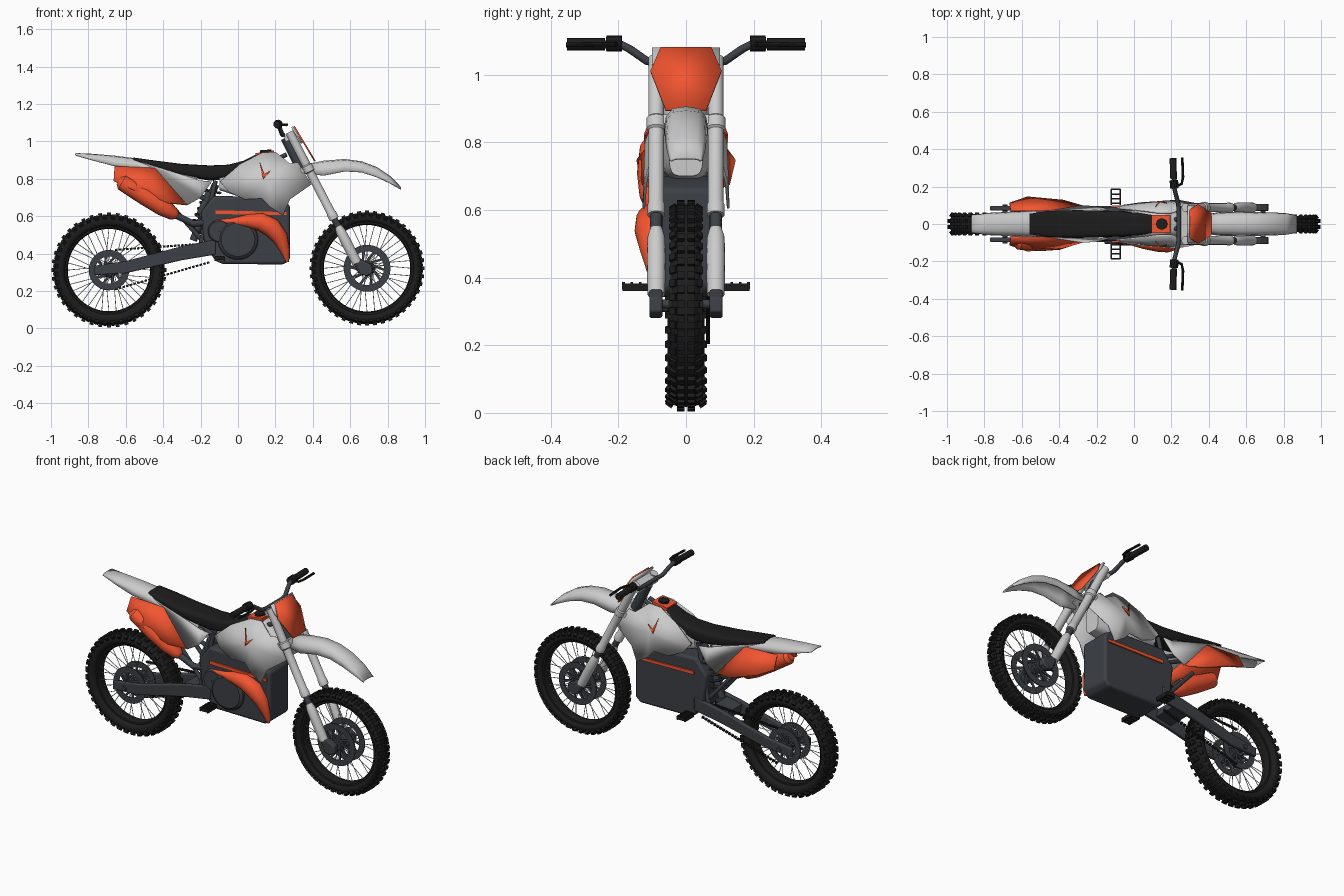
import bpy, bmesh
from math import sin, cos, pi, radians
from mathutils import Vector as V, Matrix as M

if "Cube" in bpy.data.objects:
    bpy.data.objects.remove(bpy.data.objects["Cube"])

def mat(name, c):
    m = bpy.data.materials.new(name)
    m.diffuse_color = (*c, 1)
    m.use_nodes = True
    m.node_tree.nodes["Principled BSDF"].inputs["Base Color"].default_value = m.diffuse_color
    return m

GREY = mat("light_grey", (.68, .69, .7))
DARK = mat("dark_metal", (.045, .05, .06))
BLACK = mat("black_rubber", (.012, .012, .012))
ORANGE = mat("orange_plastic", (.9, .09, .03))
X, Y = V((1, 0, 0)), V((0, 1, 0))

def finish(name, bm, m, angle=35):
    bmesh.ops.recalc_face_normals(bm, faces=bm.faces)
    me = bpy.data.meshes.new(name)
    bm.to_mesh(me)
    bm.free()
    me.materials.append(m)
    me.shade_smooth()
    me.set_sharp_from_angle(angle=radians(angle))
    ob = bpy.data.objects.new(name, me)
    bpy.context.collection.objects.link(ob)
    return ob

def add_rings(bm, rings, ring_closed=True, loop=False, caps=True):
    vs = [[bm.verts.new(p) for p in r] for r in rings]
    n = len(vs[0])
    for a, b in zip(vs, vs[1:] + vs[:1] if loop else vs[1:]):
        for i in range(n if ring_closed else n - 1):
            j = (i + 1) % n
            bm.faces.new((a[i], a[j], b[j], b[i]))
    if caps and ring_closed and not loop:
        bm.faces.new(vs[0])
        bm.faces.new(vs[-1])

def tube_into(bm, path, radii, n=12, ref=None):
    path = [V(p) for p in path]
    if isinstance(radii, (int, float)):
        radii = [radii] * len(path)
    d = (path[-1] - path[0]).normalized()
    ref = ref or (X if abs(d.y) > .7 else Y)
    rings = []
    for i, (p, r) in enumerate(zip(path, radii)):
        t = (path[min(i + 1, len(path) - 1)] - path[max(i - 1, 0)]).normalized()
        u = t.cross(ref).normalized()
        w = t.cross(u)
        rings.append([p + r * (u * cos(k * 2 * pi / n) + w * sin(k * 2 * pi / n)) for k in range(n)])
    add_rings(bm, rings)

def tubes(name, paths, r, m, n=12, ref=None):
    bm = bmesh.new()
    for p in paths:
        tube_into(bm, p, r, n, ref)
    return finish(name, bm, m)

def revolve(name, c, prof, m, n=64):
    bm = bmesh.new()
    add_rings(bm, [[(c[0] + r * cos(a), c[1] + y, c[2] + r * sin(a)) for r, y in prof]
                   for a in (k * 2 * pi / n for k in range(n))], loop=True)
    return finish(name, bm, m)

def boxes(name, items, m):
    bm = bmesh.new()
    for loc, size, rot in items:
        bmesh.ops.create_cube(bm, size=1, matrix=M.Translation(loc) @ rot @ M.Diagonal((*size, 1)))
    return finish(name, bm, m)

def prism(name, pts, y0, y1, m, bevel=0):
    bm = bmesh.new()
    add_rings(bm, [[(x, y, z) for x, z in pts] for y in (y0, y1)])
    ob = finish(name, bm, m)
    if bevel:
        b = ob.modifiers.new("bevel", 'BEVEL')
        b.width, b.segments = bevel, 3
    return ob

def solid(ob, t):
    s = ob.modifiers.new("solid", 'SOLIDIFY')
    s.thickness, s.offset = t, 0
    return ob

def panel(name, pts, t, m, centre=None):
    bm = bmesh.new()
    vs = [bm.verts.new(p) for p in pts]
    if centre:
        c = bm.verts.new(centre)
        for a, b in zip(vs, vs[1:] + vs[:1]):
            bm.faces.new((a, b, c))
    else:
        bm.faces.new(vs)
    return solid(finish(name, bm, m), t)

def loft_x(name, secs, m, e=.5, n=20):
    """Rounded-box sections: x, top, bottom, half width."""
    f = lambda v: abs(v) ** e * (1 if v > 0 else -1)
    bm = bmesh.new()
    add_rings(bm, [[(x, w * f(cos(a)), (t + b) / 2 + (t - b) / 2 * f(sin(a)))
                    for a in ((k + .5) * 2 * pi / n for k in range(n))] for x, t, b, w in secs])
    return finish(name, bm, m, 50)

def fender(name, secs, m):
    """Inverted-U sections: x, z, half width, side drop."""
    shape = [(-1, 1), (-.9, .45), (-.6, .08), (0, 0), (.6, .08), (.9, .45), (1, 1)]
    bm = bmesh.new()
    add_rings(bm, [[(x, w * u, z - d * v) for u, v in shape] for x, z, w, d in secs], False)
    return solid(finish(name, bm, m, 50), .008)

# Wheels: tyre, knobs, rim, spokes, hub, discs
def wheel(side, c, hw, inner, disc_r, knobs):
    c = V(c)
    mid, half = (inner + .294) / 2, (.294 - inner) / 2
    sgn = lambda v: abs(v) ** .75 * (1 if v > 0 else -1)
    revolve(side + "_tyre", c, [(mid + half * sgn(cos(a)), hw * sgn(sin(a)))
                                for a in (k * pi / 8 for k in range(16))], BLACK)
    items = []
    for k in range(knobs):
        for y, r, tilt, off in ((.016, .296, 0, 0), (-.016, .296, 0, 0), (hw - .008, .283, .6, .5), (.008 - hw, .283, -.6, .5)):
            a = (k + off) * 2 * pi / knobs
            rot = M.Rotation(-a, 4, 'Y') @ M.Rotation(tilt, 4, 'Z')
            items.append((c + V((r * cos(a), y, r * sin(a))), (.023, .022, .021), rot))
    boxes(side + "_tyre_knobs", items, BLACK)
    revolve(side + "_rim", c, [(inner - .012, -.016), (inner - .006, -.03), (inner + .012, -.032),
                               (inner + .012, .032), (inner - .006, .03), (inner - .012, .016)], BLACK)
    revolve(side + "_hub", c, [(.008, -.05), (.03, -.05), (.042, -.034), (.042, -.028), (.022, -.015),
                               (.022, .015), (.042, .028), (.042, .034), (.03, .05), (.008, .05)], DARK, 24)
    bm = bmesh.new()
    for k in range(36):
        a, s = k * 2 * pi / 36, (-1) ** k
        b = a + (.5 if k % 4 < 2 else -.5)
        tube_into(bm, [c + V((.038 * cos(b), .03 * s, .038 * sin(b))),
                       c + V(((inner - .01) * cos(a), .006 * s, (inner - .01) * sin(a)))], .002, 5)
    finish(side + "_spokes", bm, GREY)
    for s in (-1, 1):
        y = .045 * s
        revolve(side + "_disc", c, [(r, y + d) for r, d in
                ((disc_r - .035, -.003), (disc_r, -.003), (disc_r, .003), (disc_r - .035, .003))], DARK, 48)
        boxes(side + "_disc_arms", [(c + V((disc_r * .55 * cos(a), y, disc_r * .55 * sin(a))), (disc_r * .65, .006, .013),
              M.Rotation(.35 - a, 4, 'Y')) for a in (k * pi / 5 for k in range(10))], DARK)
    tubes(side + "_axle", [[c - Y * .105, c + Y * .105]], .014, DARK)

wheel("front", (.69, 0, .322), .043, .243, .125, 44)
wheel("rear", (-.69, 0, .312), .054, .232, .108, 40)

# Fork, guards and clamps
top, bot = V((.275, 0, 1.05)), V((.662, 0, .30))
for s in (-1, 1):
    P = lambda z: top.lerp(bot, (1.05 - z) / .75) + Y * .088 * s
    tubes("fork_upper", [[P(1.05), P(.875), P(.87), P(.84), P(.835), P(.62), P(.615), P(.585)]],
          [.023, .023, .029, .029, .023, .023, .026, .026], GREY, 20)
    tubes("fork_slider", [[P(.6), P(.3)]], .018, DARK, 16)
    tubes("fork_guard", [[P(.545), P(.52), P(.46), P(.35)]], [.018, .026, .028, .026], GREY, 16)
    prism("axle_clamp", [(.63, .36), (.67, .365), (.715, .34), (.72, .30), (.69, .28), (.65, .29)],
          s * .07, s * .108, DARK, .006)
    # Rear arm, foot peg
    prism("swingarm", [(-.12, .475), (-.12, .395), (-.3, .365), (-.6, .295), (-.77, .285), (-.77, .335), (-.6, .36), (-.3, .44)],
          s * .072, s * .097, DARK, .006)
    peg = [((x, s * .145, .372), (.008, .085, .022), M()) for x in (-.122, -.073)]
    peg += [((-.097, s * y, .376), (.05, .008, .022), M()) for y in (.11, .135, .16, .185)]
    boxes("foot_peg", peg, BLACK)
    # Bodywork side panels
    panel("tank_shroud", [(x, s * y, z) for x, y, z in (
        (-.096, .085, .785), (.01, .075, .877), (.128, .06, .938), (.2, .06, .943), (.278, .085, .88), (.32, .085, .888),
        (.392, .095, .77), (.278, .118, .69), (.24, .125, .605), (.17, .122, .65), (.128, .118, .695), (.037, .112, .69), (-.05, .10, .73))],
        .008, GREY, (.16, s * .118, .80))
    panel("shroud_accent", [(.115, s * .094, .89), (.135, s * .121, .80), (.175, s * .113, .845), (.14, s * .121, .825)], .006, ORANGE)
    panel("rear_side_panel", [(x, s * y, z) for x, y, z in (
        (-.52, .062, .89), (-.2, .072, .79), (-.14, .078, .785), (-.2, .09, .70), (-.27, .095, .66), (-.45, .068, .856))], .01, GREY)
    panel("rear_number_plate", [(x, s * y, z) for x, y, z in (
        (-.66, .072, .866), (-.445, .07, .856), (-.275, .095, .66), (-.38, .125, .672), (-.57, .143, .745), (-.665, .11, .79))],
        .01, ORANGE, (-.48, s * .11, .785))
    prism("orange_strip", [(-.12, .632), (.26, .622), (.26, .606), (-.12, .612)], s * .08, s * .1, ORANGE)
    tubes("subframe_strut", [[(-.36, s * .055, .66), (-.2, s * .06, .48)], [(-.12, s * .055, .79), (-.2, s * .07, .45)],
                             [(-.5, s * .05, .85), (-.15, s * .055, .68)], [(.26, s * .02, .93), (-.08, s * .06, .77)]], .012, DARK)
    # Grips, controls, levers
    tubes("grip", [[(.212, s * .24, 1.09), (.208, s * .352, 1.09)]], .018, BLACK, 16)
    tubes("control", [[(.216, s * .19, 1.092), (.213, s * .235, 1.092)]], .024, BLACK, 10)
    tubes("lever", [[(.225, s * .2, 1.09), (.255, s * .215, 1.09), (.262, s * .25, 1.09), (.258, s * .355, 1.088)]], .007, BLACK, 8)

for z, h in ((.855, .03), (1.025, .03)):
    boxes("triple_clamp", [(top.lerp(bot, (1.05 - z) / .75) - X * .012, (.06, .19, h), M.Rotation(-.48, 4, 'Y'))], GREY)
tubes("steering_head", [[(.255, 0, 1.02), (.35, 0, .83)]], .028, DARK, 16)
tubes("handlebar", [[(.212, -.3, 1.09), (.216, -.19, 1.088), (.222, -.165, 1.075), (.235, -.115, 1.04), (.24, -.08, 1.035),
                     (.24, .08, 1.035), (.235, .115, 1.04), (.222, .165, 1.075), (.216, .19, 1.088), (.212, .3, 1.09)]], .012, DARK)

# Front number plate with grey backing
front = lambda pts, dx: [(.30 + dx + (1.08 - z) * .6, y, z) for y, z in pts]
panel("front_number_plate", front([(-.075, 1.08), (.075, 1.08), (.105, 1.01), (.06, .895), (-.06, .895), (-.105, 1.01)][:], 0), .008, ORANGE)
panel("plate_backing", front([(-.1, 1.078), (.1, 1.078), (.1, 1.03), (.08, .99), (-.08, .99), (-.1, 1.03)], -.012), .01, GREY)

# Fenders, seat and tank
fender("front_fender", [(.37, .875, .045, .05), (.46, .893, .06, .075), (.57, .902, .062, .062), (.66, .89, .06, .055),
                        (.74, .86, .058, .05), (.81, .813, .054, .035), (.87, .752, .045, .008)], GREY)
fender("rear_fender", [(-.87, .934, .045, .008), (-.78, .93, .055, .03), (-.66, .92, .062, .052),
                       (-.54, .905, .068, .05), (-.4, .87, .07, .04), (-.22, .82, .07, .04)], GREY)
loft_x("seat", [(-.56, .914, .9, .055), (-.46, .9, .86, .07), (-.3, .88, .815, .075), (-.15, .872, .79, .07),
                (-.05, .876, .8, .066), (.03, .897, .82, .06), (.1, .932, .87, .05)], BLACK)
loft_x("tank", [(-.1, .84, .74, .06), (.02, .88, .7, .075), (.1, .925, .69, .075), (.2, .935, .69, .07), (.29, .86, .7, .05)], GREY)
boxes("tank_cover", [((.145, 0, .932), (.1, .095, .025), M.Rotation(-.15, 4, 'Y'))], ORANGE)
tubes("fuel_cap", [[(.15, 0, .93), (.148, 0, .955)]], .03, BLACK, 20)

# Motor block with round cover, guard and silencer on the near side
prism("motor_block", [(-.12, .36), (-.08, .345), (.245, .342), (.278, .37), (.278, .66), (.2, .70), (-.13, .71),
                      (-.2, .62), (-.18, .45)], -.092, .092, DARK, .015)
revolve("motor_cover", (.0, -.092, .475), [(.001, -.022), (.09, -.022), (.105, -.01), (.11, .01), (.001, .01)], DARK, 40)
revolve("clutch_cover", (-.1, -.09, .52), [(.001, -.018), (.055, -.018), (.065, .01), (.001, .01)], DARK, 32)
tubes("exhaust_guard", [[(-.12, -.09, .575), (-.03, -.092, .572), (.05, -.098, .575), (.12, -.1, .57), (.18, -.1, .54),
                         (.225, -.095, .485), (.25, -.09, .42), (.265, -.085, .355)]],
      [.006, .018, .035, .048, .052, .042, .026, .008], ORANGE, 20)
tubes("silencer", [[(-.635, -.095, .79), (-.62, -.095, .78), (-.5, -.095, .71), (-.4, -.09, .648), (-.345, -.085, .612), (-.325, -.085, .6)]],
      [.025, .042, .05, .048, .035, .018], ORANGE, 20)
tubes("exhaust_pipe", [[(-.33, -.085, .605), (-.24, -.08, .56), (-.15, -.07, .57)]], .018, DARK)

# Rear shock with spring
a, b = V((-.12, 0, .77)), V((-.24, 0, .47))
ax = (b - a).normalized()
u = ax.cross(Y)
tubes("shock_body", [[a, b]], .02, DARK, 16)
tubes("shock_spring", [[a.lerp(b, .1 + .75 * k / 112) + .04 * (u * cos(k * pi / 8) + Y * sin(k * pi / 8)) for k in range(113)]],
      .007, DARK, 6, ax)
tubes("shock_reservoir", [[(-.15, -.045, .73), (-.2, -.045, .61)]], .022, DARK, 14)
boxes("swingarm_bridge", [((-.27, 0, .41), (.1, .16, .05), M.Rotation(-.2, 4, 'Y'))], DARK)

# Chain
links = []
for p, q in (((-.66, .065, .42), (-.15, .065, .455)), ((-.66, .065, .208), (-.15, .065, .355))):
    p, q = V(p), V(q)
    d = q - p
    links += [(p + d * (k + .5) / 26, (.014, .012, .011), d.to_track_quat('X', 'Z').to_matrix().to_4x4()) for k in range(26)]
boxes("chain", links, BLACK)
